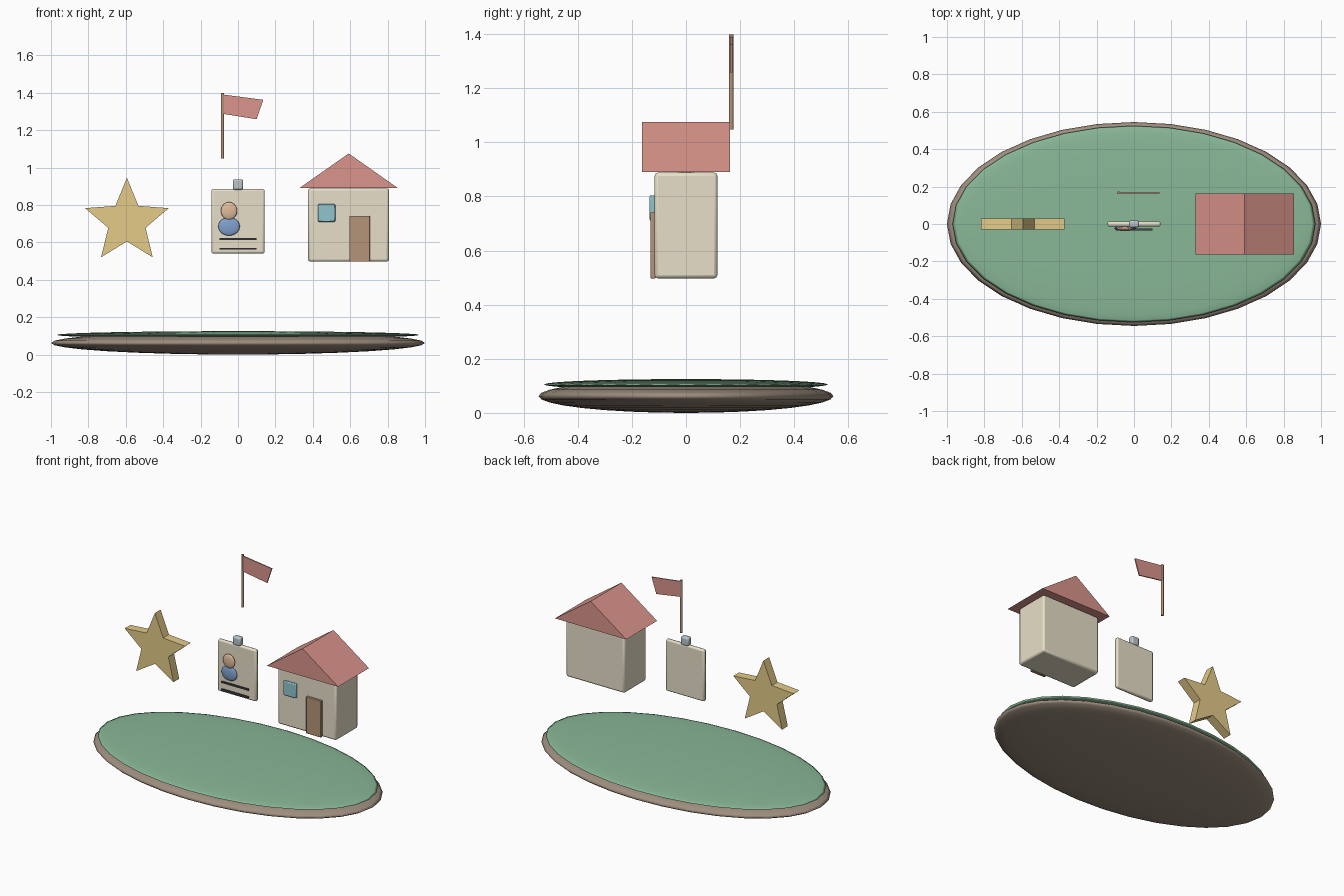
import bpy, bmesh
from math import sin, cos, pi, radians

if "Cube" in bpy.data.objects:
    bpy.data.objects.remove(bpy.data.objects["Cube"])


def color(obj, rgb):
    name = "paint_%d_%d_%d" % tuple(int(c * 255) for c in rgb)
    mat = bpy.data.materials.get(name) or bpy.data.materials.new(name)
    mat.diffuse_color = (*rgb, 1)
    mat.use_nodes = True
    mat.node_tree.nodes["Principled BSDF"].inputs["Base Color"].default_value = mat.diffuse_color
    obj.data.materials.append(mat)


def box(name, lo, hi, rgb, bevel=0.0):
    bpy.ops.mesh.primitive_cube_add(size=1, location=[(a + b) / 2 for a, b in zip(lo, hi)])
    o = bpy.context.object
    o.name = name
    o.scale = [b - a for a, b in zip(lo, hi)]
    bpy.ops.object.transform_apply(location=False, rotation=False, scale=True)
    if bevel:
        m = o.modifiers.new("bevel", "BEVEL")
        m.width, m.segments = bevel, 2
    bpy.ops.object.shade_smooth_by_angle(angle=radians(35))
    color(o, rgb)
    return o


def ellipsoid(name, center, radii, rgb, seg=32, rings=16):
    bpy.ops.mesh.primitive_uv_sphere_add(segments=seg, ring_count=rings, radius=1, location=center)
    o = bpy.context.object
    o.name = name
    o.scale = radii
    bpy.ops.object.transform_apply(location=False, rotation=False, scale=True)
    bpy.ops.object.shade_smooth()
    color(o, rgb)
    return o


def slab(name, outline, y0, y1, rgb):
    """Extrude an xz outline from y0 to y1."""
    bm = bmesh.new()
    face = bm.faces.new([bm.verts.new((x, y0, z)) for x, z in outline])
    ext = bmesh.ops.extrude_face_region(bm, geom=[face])
    moved = [v for v in ext["geom"] if isinstance(v, bmesh.types.BMVert)]
    bmesh.ops.translate(bm, verts=moved, vec=(0, y1 - y0, 0))
    bmesh.ops.recalc_face_normals(bm, faces=bm.faces)
    me = bpy.data.meshes.new(name)
    bm.to_mesh(me)
    bm.free()
    o = bpy.data.objects.new(name, me)
    bpy.context.collection.objects.link(o)
    color(o, rgb)
    return o


BROWN, GREEN = (0.34, 0.27, 0.21), (0.25, 0.48, 0.31)
GOLD, CREAM, RED = (0.78, 0.6, 0.25), (0.8, 0.74, 0.58), (0.7, 0.3, 0.26)
WOOD, DARK = (0.47, 0.3, 0.19), (0.07, 0.07, 0.08)

# island: soil with a grass layer on top
ellipsoid("soil_base", (0, 0, 0.062), (1.0, 0.545, 0.062), BROWN)
ellipsoid("grass_top", (0, 0, 0.105), (0.97, 0.525, 0.02), GREEN)

# star
star = []
for i in range(10):
    r, a = (0.105 if i % 2 else 0.235), pi / 2 + i * pi / 5
    star.append((-0.594 + r * cos(a), 0.71 + r * sin(a)))
slab("star", star, -0.03, 0.03, GOLD)

# badge card with clip, portrait and lines
box("badge_card", (-0.142, -0.014, 0.54), (0.142, 0.014, 0.885), CREAM, 0.01)
box("badge_clip", (-0.028, -0.019, 0.88), (0.028, 0.019, 0.937), (0.5, 0.56, 0.6), 0.01)
ellipsoid("portrait_body", (-0.048, -0.022, 0.685), (0.058, 0.012, 0.049), (0.22, 0.36, 0.62), 24, 12)
ellipsoid("portrait_head", (-0.048, -0.026, 0.768), (0.044, 0.012, 0.047), (0.75, 0.5, 0.33), 24, 12)
for i, z in enumerate((0.617, 0.566)):
    box(f"badge_line_{i + 1}", (-0.1, -0.035, z - 0.005), (0.1, -0.025, z + 0.005), DARK)

# house
box("house_walls", (0.375, -0.116, 0.497), (0.807, 0.116, 0.888), CREAM, 0.012)
slab("house_roof", [(0.328, 0.89), (0.855, 0.89), (0.592, 1.075)], -0.163, 0.163, RED)
box("house_door", (0.595, -0.131, 0.497), (0.705, -0.112, 0.742), WOOD, 0.003)
box("house_window", (0.428, -0.134, 0.71), (0.52, -0.114, 0.804), (0.28, 0.56, 0.62), 0.005)

# flag on a pole
bpy.ops.mesh.primitive_cylinder_add(vertices=16, radius=0.008, depth=0.352, location=(-0.083, 0.167, 1.223))
pole = bpy.context.object
pole.name = "flag_pole"
bpy.ops.object.shade_smooth_by_angle(angle=radians(40))
color(pole, WOOD)
slab("flag", [(-0.08, 1.39), (0.135, 1.362), (0.1, 1.258), (-0.08, 1.287)], 0.163, 0.171, RED)
